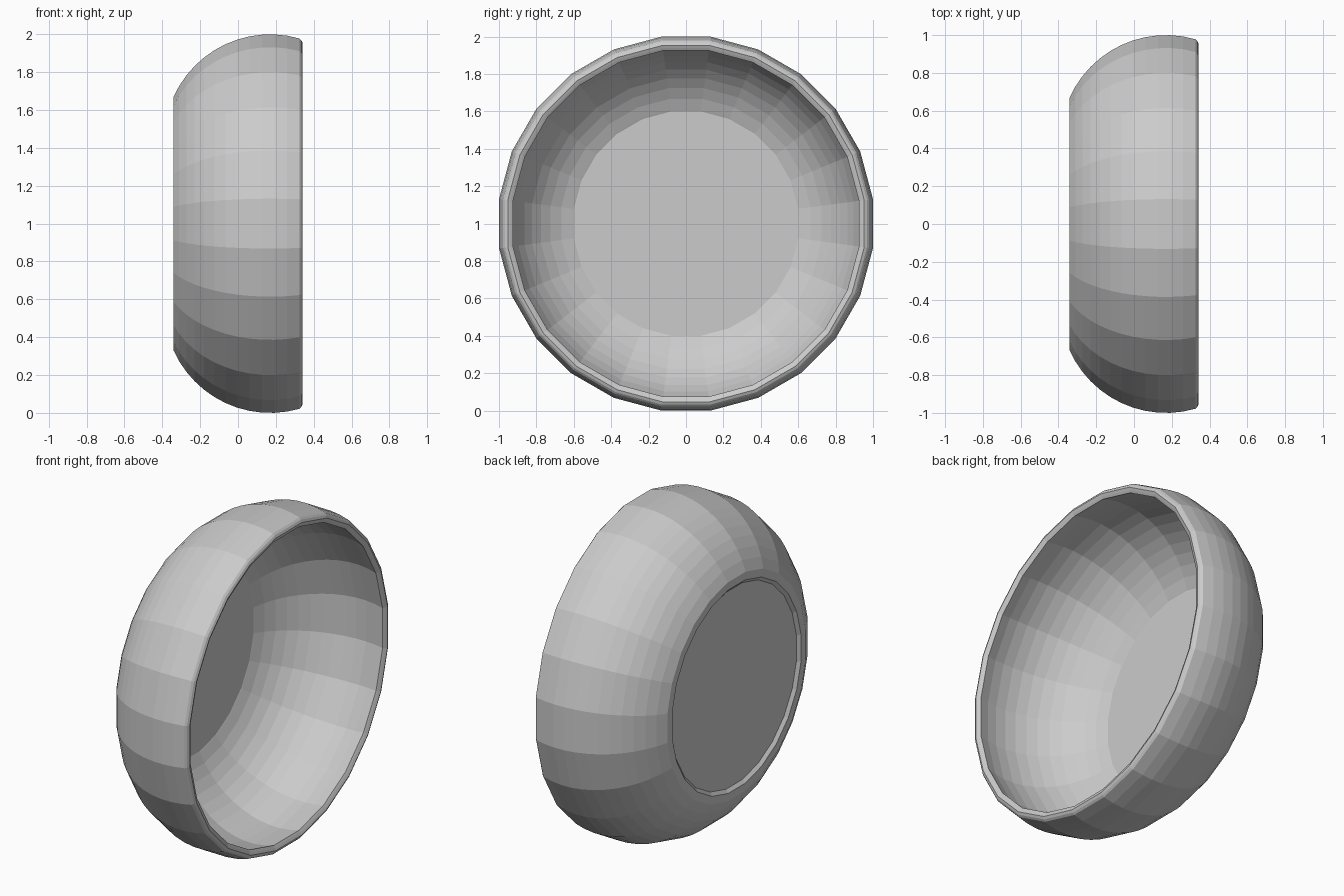
import bpy, bmesh, math

if "Cube" in bpy.data.objects:
    bpy.data.objects.remove(bpy.data.objects["Cube"])

SIDES = 24
FIT = 1 / math.cos(math.pi / SIDES)   # profile radii are measured to the flats


def arc(cx, cr, rad, a0, a1, n):
    """Points (x, radius) along a circular arc, angles in degrees."""
    pts = []
    for i in range(n + 1):
        a = math.radians(a0 + (a1 - a0) * i / n)
        pts.append((cx + rad * math.cos(a), cr + rad * math.sin(a)))
    return pts


def lathe_x(name, profile, centre_z):
    """Spin a profile around the x axis and cap both ends with flat discs."""
    bm = bmesh.new()
    rings = []
    for x, r in profile:
        ring = []
        for k in range(SIDES):
            a = 2 * math.pi * (k + 0.5) / SIDES
            ring.append(bm.verts.new((x, r * FIT * math.cos(a),
                                      centre_z + r * FIT * math.sin(a))))
        rings.append(ring)
    for a, b in zip(rings, rings[1:]):
        for k in range(SIDES):
            j = (k + 1) % SIDES
            bm.faces.new((a[k], a[j], b[j], b[k]))
    bm.faces.new(rings[0])
    bm.faces.new(rings[-1])
    bmesh.ops.recalc_face_normals(bm, faces=bm.faces)
    mesh = bpy.data.meshes.new(name)
    bm.to_mesh(mesh)
    bm.free()
    obj = bpy.data.objects.new(name, mesh)
    bpy.context.collection.objects.link(obj)
    return obj


# recessed underside and foot ring
foot = [(-0.325, 0.60), (-0.342, 0.62), (-0.340, 0.645)]
# outer wall, rounded lip, inner wall ending at the flat bowl floor
outer = arc(0.17, 0.44, 0.56, 156, 74, 12)
lip = [(0.335, 0.968), (0.342, 0.953), (0.335, 0.938)]
inner = arc(0.17, 0.44, 0.51, 72, 161, 12)
floor = [(-0.315, 0.60)]

lathe_x("bowl", foot + outer + lip + inner + floor, 1.0)
